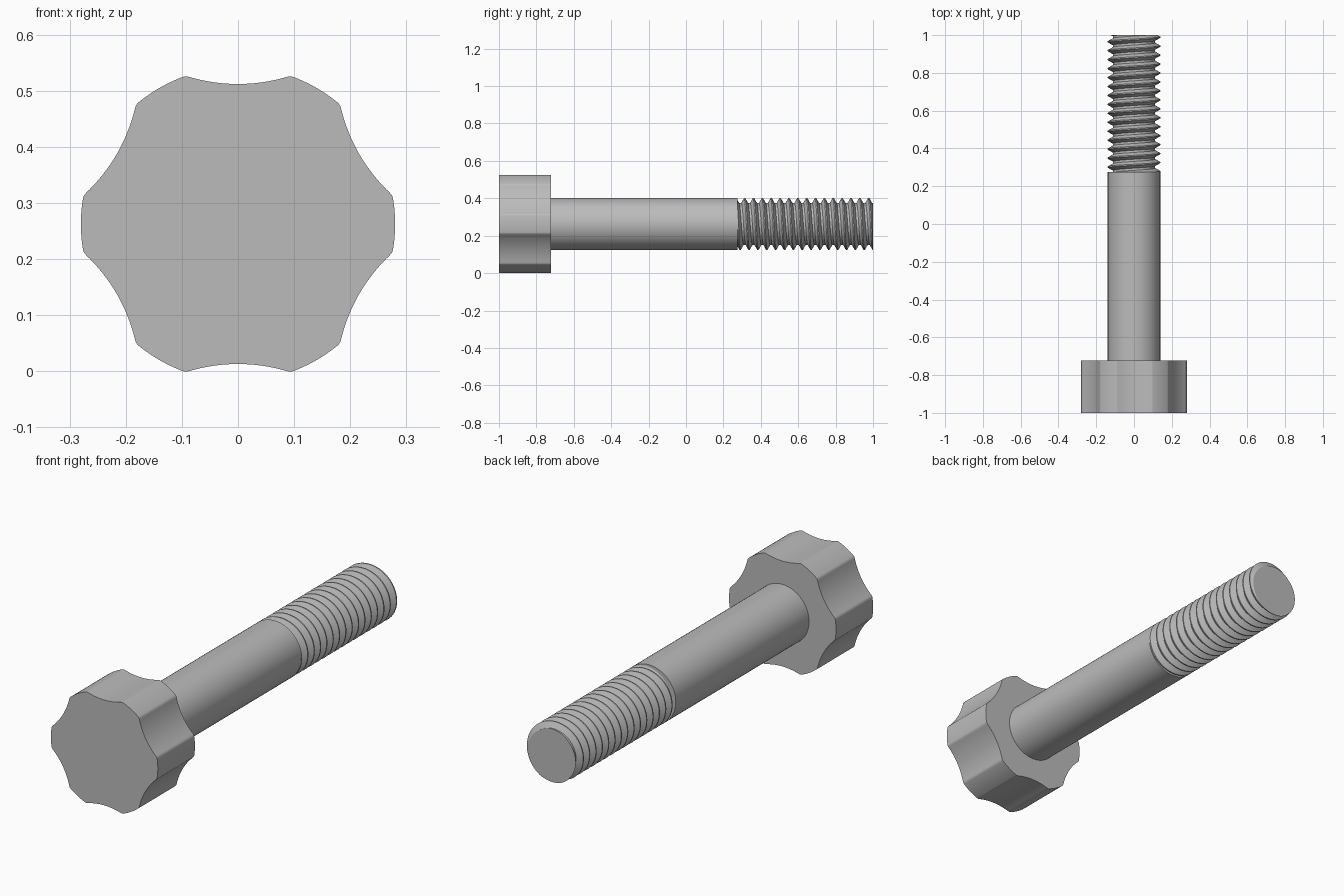
import bpy, bmesh
from math import sin, cos, pi, sqrt, radians

cube = bpy.data.objects.get("Cube")
if cube:
    bpy.data.objects.remove(cube, do_unlink=True)

AXIS_Z = 0.2625          # height of the bolt axis
HEAD_Y, NECK_Y, THREAD_Y, TIP_Y = -1.0, -0.722, 0.275, 1.0
RADIUS = 0.139
TURNS = 15.3
SEGMENTS = 64

steel = bpy.data.materials.new("grey steel")
steel.use_nodes = True
grey = (0.5, 0.5, 0.5, 1)
steel.diffuse_color = grey
steel.node_tree.nodes["Principled BSDF"].inputs["Base Color"].default_value = grey


def finish(name, bm, angle):
    bmesh.ops.recalc_face_normals(bm, faces=bm.faces)
    mesh = bpy.data.meshes.new(name)
    bm.to_mesh(mesh)
    bm.free()
    mesh.materials.append(steel)
    obj = bpy.data.objects.new(name, mesh)
    bpy.context.collection.objects.link(obj)
    bpy.ops.object.select_all(action='DESELECT')
    obj.select_set(True)
    bpy.context.view_layer.objects.active = obj
    bpy.ops.object.shade_smooth_by_angle(angle=radians(angle))
    return obj


def point(radius, angle, y):
    return (radius * cos(angle), y, AXIS_Z + radius * sin(angle))


def prism(name, radius_at, count, y0, y1, angle):
    """Closed prism along y whose outline is a polar function."""
    bm = bmesh.new()
    steps = [2 * pi * i / count for i in range(count)]
    front, back = [[bm.verts.new(point(radius_at(a), a, y)) for a in steps]
                   for y in (y0, y1)]
    for i in range(count):
        j = (i + 1) % count
        bm.faces.new((front[i], front[j], back[j], back[i]))
    bm.faces.new(front)
    bm.faces.new(back)
    return finish(name, bm, angle)


def knob_radius(angle):
    """Six round lobes parted by shallow scallops, with softened corners."""
    outer, valley, scoop, soft = 0.28, 0.2495, 0.305, 0.004
    phi = (angle % (pi / 3)) - pi / 6
    centre = valley + scoop
    scallop = centre * cos(phi) - sqrt(scoop ** 2 - (centre * sin(phi)) ** 2)
    blend = max(soft - abs(outer - scallop), 0) / soft
    return min(outer, scallop) - blend ** 2 * soft / 4


# Scalloped head and plain shank
prism("knob_head", knob_radius, 360, HEAD_Y, NECK_Y, 30)
prism("shank", lambda a: RADIUS, SEGMENTS, NECK_Y, THREAD_Y, 30)

# Helical thread: sweep one tooth profile, then trim both ends flat
pitch = (TIP_Y - THREAD_Y) / TURNS
root = RADIUS - 0.56 * pitch
tooth = [(0, RADIUS), (0.125, RADIUS), (0.44, root), (0.685, root)]
bm = bmesh.new()
rows = []
for turn in range(-2, int(TURNS) + 3):
    for offset, radius in tooth:
        rows.append([bm.verts.new(point(radius, -2 * pi * i / SEGMENTS,
                     THREAD_Y + pitch * (turn + offset + i / SEGMENTS)))
                     for i in range(SEGMENTS)])
for k in range(len(rows) - 1):
    for i in range(SEGMENTS - 1):
        bm.faces.new((rows[k][i], rows[k][i + 1], rows[k + 1][i + 1], rows[k + 1][i]))
    # The end of one turn joins the start of the next
    if k + len(tooth) + 1 < len(rows):
        n = k + len(tooth)
        bm.faces.new((rows[k][-1], rows[n][0], rows[n + 1][0], rows[k + 1][-1]))
for y, direction in ((THREAD_Y, -1), (TIP_Y, 1)):
    bmesh.ops.bisect_plane(bm, geom=bm.verts[:] + bm.edges[:] + bm.faces[:],
                           plane_co=(0, y, 0), plane_no=(0, direction, 0),
                           clear_outer=True)
bmesh.ops.holes_fill(bm, edges=[e for e in bm.edges if e.is_boundary], sides=0)
finish("thread", bm, 25)
